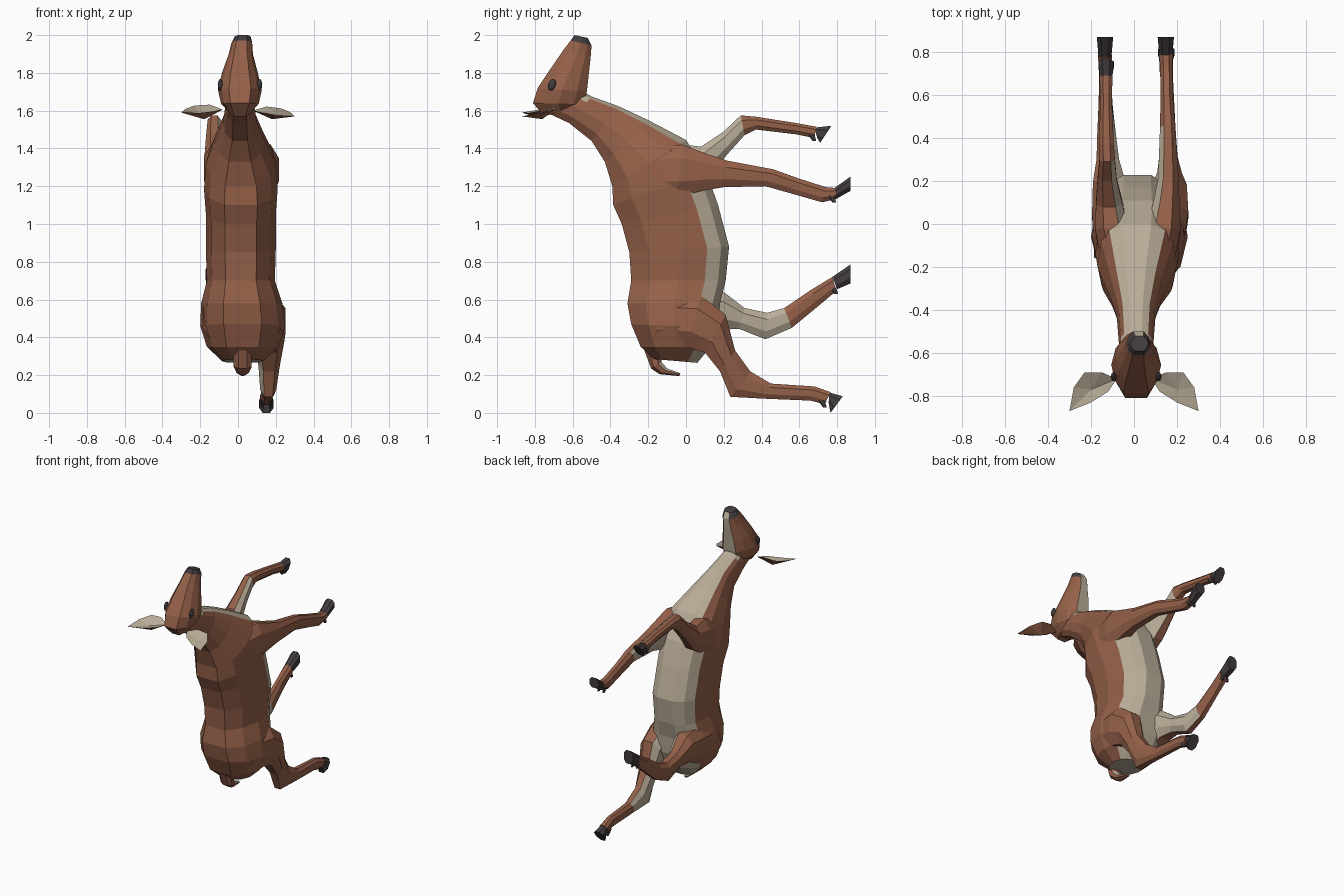
import bpy, bmesh, math
from mathutils import Vector


def material(name, rgb):
    m = bpy.data.materials.new(name)
    m.diffuse_color = (*rgb, 1)
    return m


BROWN, CREAM, DARK = 0, 1, 2
MATS = [material("brown coat", (0.30, 0.118, 0.067)),
        material("cream underside", (0.49, 0.42, 0.315)),
        material("dark horn", (0.055, 0.045, 0.048))]


def finish(name, bm, rule):
    bmesh.ops.recalc_face_normals(bm, faces=bm.faces)
    bm.normal_update()
    for f in bm.faces:
        f.material_index = rule(f.calc_center_median(), f.normal, f)
    me = bpy.data.meshes.new(name)
    bm.to_mesh(me)
    bm.free()
    for m in MATS:
        me.materials.append(m)
    ob = bpy.data.objects.new(name, me)
    bpy.context.collection.objects.link(ob)
    return ob


def mirrored(half):
    return half + [(t, -u) for t, u in reversed(half) if u]


# cross-sections: (position from first to second point, share of half width)
BODY_RING = mirrored([(0, .45), (.2, .85), (.5, 1), (.78, .9), (.92, .7), (1, .35)])
HEAD_RING = mirrored([(0, .5), (.22, .85), (.5, 1), (.8, .82), (1, .45)])
LEG_RING = mirrored([(0, .45), (.25, .95), (.7, .95), (1, .5)])


def loft(name, sections, ring, rule):
    """Each section: y, z of one edge, y, z of the opposite edge, x centre, half width."""
    bm = bmesh.new()
    rings = []
    for y0, z0, y1, z1, cx, w in sections:
        rings.append([bm.verts.new((cx + u * w, y0 + (y1 - y0) * t, z0 + (z1 - z0) * t))
                      for t, u in ring])
    n = len(ring)
    for a, b in zip(rings, rings[1:]):
        for i in range(n):
            j = (i + 1) % n
            bm.faces.new((a[i], a[j], b[j], b[i]))
    bm.faces.new(rings[0])
    bm.faces.new(rings[-1])
    return finish(name, bm, rule)


# neck and torso, from the throat down to the rump
torso = [(-.76, 1.60, -.56, 1.71, .01, .07), (-.62, 1.535, -.50, 1.675, .01, .08),
         (-.50, 1.44, -.36, 1.625, .01, .09), (-.43, 1.33, -.20, 1.55, .01, .13),
         (-.39, 1.20, 0, 1.445, .015, .185), (-.385, 1.10, .11, 1.27, .015, .195),
         (-.34, 1.00, .17, 1.10, .015, .185), (-.30, .85, .228, .88, .015, .185),
         (-.29, .70, .21, .70, .015, .18), (-.31, .58, .18, .58, .02, .215),
         (-.29, .47, .17, .45, .025, .225), (-.24, .35, .13, .35, .025, .19),
         (-.17, .285, .06, .265, .025, .11)]


def belly_edge(c):
    """Belly y or throat line at this height, used to split the coat colours."""
    for a, b in zip(torso, torso[1:]):
        if b[3] <= c.z <= a[3]:
            k = (c.z - b[3]) / (a[3] - b[3])
            return b[2] + (a[2] - b[2]) * k
    return 9


def body_rule(c, n, f):
    if n.z < -.8 and c.z < .32:
        return CREAM
    return CREAM if c.y > belly_edge(c) - .085 and abs(c.x - .015) < .165 else BROWN


loft("torso", torso, BODY_RING, body_rule)

# head with cream jaw and dark nose
head = [(-.75, 1.57, -.58, 1.62, .01, .06), (-.81, 1.64, -.54, 1.635, .01, .10),
        (-.785, 1.72, -.525, 1.70, .01, .116), (-.725, 1.81, -.515, 1.79, .01, .095),
        (-.65, 1.92, -.505, 1.88, .015, .064), (-.61, 1.972, -.50, 1.945, .02, .055),
        (-.59, 2.0, -.52, 1.985, .025, .042)]
loft("head", head, HEAD_RING,
     lambda c, n, f: DARK if c.z > 1.955 and c.y < -.51
     else CREAM if n.y > .75 else BROWN)

# eyes
for s, label in ((1, "right"), (-1, "left")):
    bm = bmesh.new()
    bmesh.ops.create_icosphere(bm, subdivisions=2, radius=1)
    for v in bm.verts:
        v.co = Vector((.01 + s * .104 + v.co.x * .014,
                       -.71 + v.co.y * .021 + v.co.z * .006, 1.737 + v.co.z * .031))
    finish(label + "_eye", bm, lambda c, n, f: DARK)

# ears: cream inside on top, brown cup underneath
EAR = [(.08, -.72, 1.60), (.15, -.69, 1.622), (.23, -.69, 1.612), (.28, -.76, 1.59),
       (.30, -.87, 1.57), (.20, -.83, 1.575), (.12, -.78, 1.59)]
for s, label in ((1, "right"), (-1, "left")):
    bm = bmesh.new()
    rim = [bm.verts.new((s * x, y, z + (.02 * x / .3 if s < 0 else 0))) for x, y, z in EAR]
    inside = bm.verts.new((s * .20, -.77, 1.585))
    outside = bm.verts.new((s * .18, -.76, 1.555))
    for i, v in enumerate(rim):
        w = rim[(i + 1) % len(rim)]
        bm.faces.new((v, w, inside))
        bm.faces.new((w, v, outside))
    finish(label + "_ear", bm,
           lambda c, n, f: CREAM if any((v.co - Vector((s * .2, -.77, 1.585))).length < 1e-4
                                        for v in f.verts) else BROWN)

# tail, cream on the side facing the body
loft("tail", [(-.22, .33, -.13, .32, .025, .05), (-.185, .235, -.13, .27, .025, .05),
              (-.14, .205, -.10, .235, .025, .035), (-.035, .195, -.03, .21, .025, .012)],
     LEG_RING, lambda c, n, f: CREAM if n.z > .2 else BROWN)


def leg(name, side, inner_end, sections, hoof):
    loft(name, sections, LEG_RING,
         lambda c, n, f: CREAM if n.x * side < -.6 and c.y < inner_end else BROWN)
    loft(name + "_hoof", hoof, LEG_RING, lambda c, n, f: DARK)
    # pair of dewclaws behind the pastern
    y0, z0, y1, z1, cx, w = sections[-1]
    for d in (-1, 1):
        x = cx + d * w * .6
        loft(name + "_dewclaw", [(y1 - .035, z1 + .02, y1, z1 + .02, x, .012),
                                 (y1 - .01, z1 - .016, y1 + .01, z1 - .016, x, .006)],
             LEG_RING, lambda c, n, f: DARK)


leg("right_front_leg", 1, .5,
    [(-.16, 1.40, -.25, 1.15, .12, .07), (-.02, 1.42, -.05, 1.14, .135, .085),
     (.10, 1.375, .08, 1.175, .15, .065), (.22, 1.335, .20, 1.195, .16, .05),
     (.46, 1.29, .42, 1.20, .157, .038), (.60, 1.24, .58, 1.155, .152, .03),
     (.74, 1.195, .72, 1.115, .15, .03), (.80, 1.19, .785, 1.13, .148, .035)],
    [(.785, 1.19, .79, 1.13, .148, .032), (.87, 1.25, .87, 1.175, .148, .04)])

leg("left_front_leg", -1, .3,
    [(-.12, 1.40, -.20, 1.15, -.09, .07), (-.02, 1.42, -.03, 1.15, -.105, .08),
     (.08, 1.41, .12, 1.25, -.115, .065), (.20, 1.49, .22, 1.37, -.125, .047),
     (.29, 1.575, .31, 1.47, -.125, .038), (.37, 1.568, .37, 1.50, -.128, .036),
     (.58, 1.535, .58, 1.475, -.13, .028), (.69, 1.515, .68, 1.455, -.13, .032)],
    [(.68, 1.51, .695, 1.455, -.13, .03), (.77, 1.52, .71, 1.43, -.13, .038)])

leg("right_hind_leg", 1, .4,
    [(-.10, .62, -.18, .37, .13, .10), (.08, .62, 0, .35, .15, .108),
     (.21, .52, .10, .32, .165, .085), (.26, .33, .18, .22, .165, .06),
     (.34, .22, .235, .085, .16, .045), (.45, .155, .42, .075, .16, .035),
     (.68, .14, .66, .065, .155, .028), (.765, .11, .735, .045, .15, .034)],
    [(.76, .108, .755, .055, .15, .03), (.83, .088, .765, 0, .15, .04)])

leg("left_hind_leg", -1, .58,
    [(-.10, .62, -.18, .38, -.09, .10), (.06, .66, .02, .36, -.10, .10),
     (.20, .64, .18, .44, -.115, .08), (.31, .555, .28, .445, -.122, .055),
     (.43, .53, .42, .39, -.128, .045), (.52, .555, .56, .45, -.132, .035),
     (.66, .65, .70, .565, -.135, .028), (.775, .72, .795, .645, -.135, .034)],
    [(.775, .72, .80, .655, -.135, .032), (.87, .785, .87, .685, -.135, .04)])
